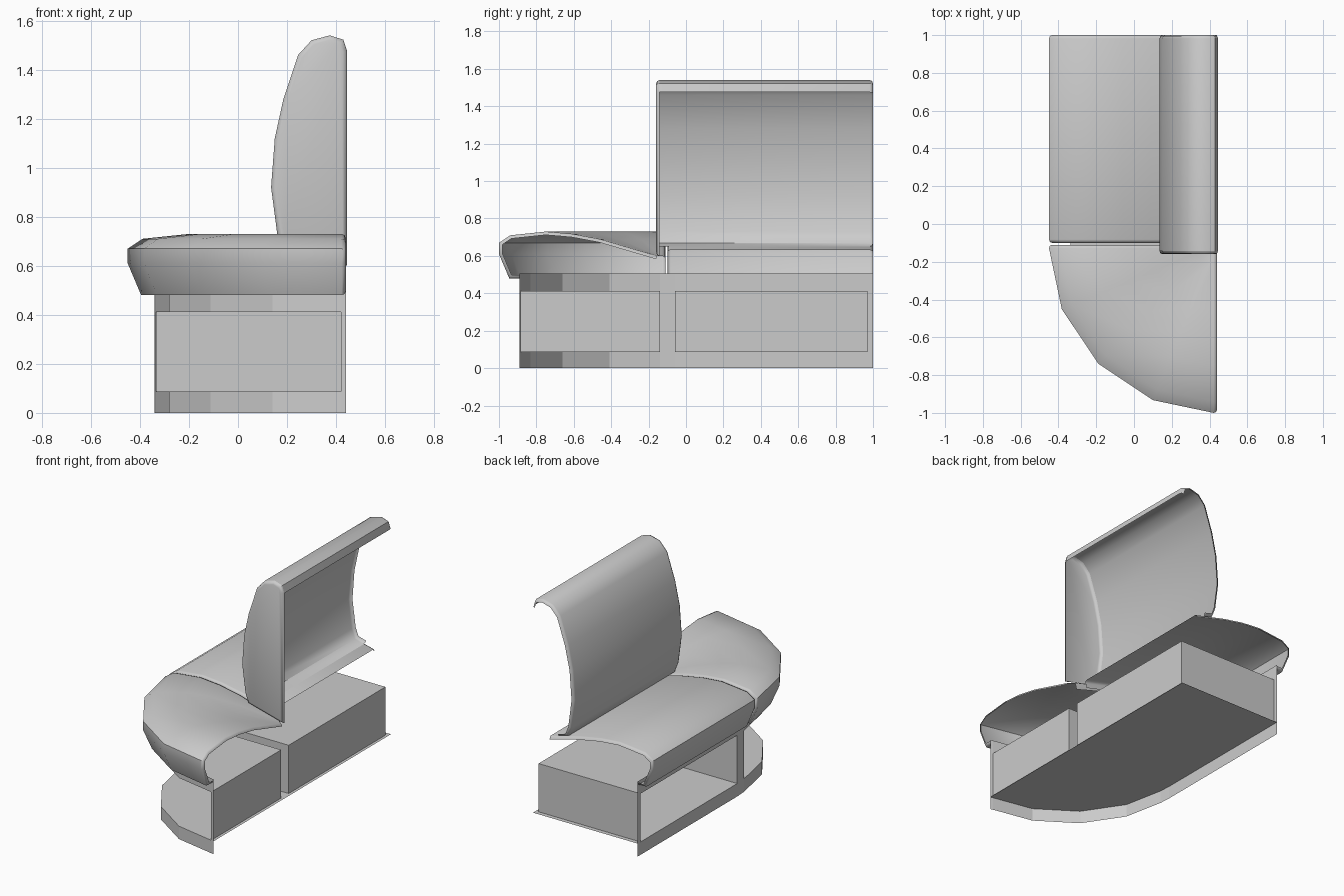
import bpy, math
from mathutils import Vector

if "Cube" in bpy.data.objects:
    bpy.data.objects.remove(bpy.data.objects["Cube"])


def make(name, verts, faces, smooth=False):
    me = bpy.data.meshes.new(name)
    me.from_pydata(verts, [], faces)
    me.update()
    ob = bpy.data.objects.new(name, me)
    bpy.context.collection.objects.link(ob)
    if smooth:
        bpy.ops.object.select_all(action='DESELECT')
        ob.select_set(True)
        bpy.context.view_layer.objects.active = ob
        bpy.ops.object.shade_smooth_by_angle(angle=math.radians(50))
    return ob


def loft(name, rows, closed=False, cap=False):
    """Skin rows of equal point counts; optionally cap the last row."""
    n = len(rows[0])
    verts = [p for r in rows for p in r]
    faces = []
    for i in range(len(rows) - 1):
        for j in range(n if closed else n - 1):
            k = (j + 1) % n
            faces.append((i*n + j, i*n + k, (i+1)*n + k, (i+1)*n + j))
    if cap:
        faces.append(tuple(range((len(rows) - 1)*n, len(rows)*n)))
    return make(name, verts, faces, True)


def inset(prof, amount, closed=False):
    """Offset a 2D profile towards its left side."""
    pts = [Vector(p) for p in prof]
    n, out = len(pts), []
    for i, p in enumerate(pts):
        a = pts[i-1] if (i > 0 or closed) else p
        b = pts[(i+1) % n] if (i < n-1 or closed) else p
        ns = [Vector((-(v.y), v.x)).normalized() for v in (p - a, b - p) if v.length > 1e-6]
        m = sum(ns, Vector((0, 0))).normalized()
        out.append(p + m * amount / max(0.5, m.dot(ns[0])))
    return out


# rolled edge: (distance in from the end, inset)
ROLL = [(0.018, 0), (0.005, 0.005), (0, 0.018)]
HOOK = ROLL + [(0.002, 0.05)]
CX, CY = 0.44, -0.11

# straight seat: profile of (distance from the back, height)
seat = [(.78, .48), (.835, .48), (.89, .61), (.89, .67), (.83, .71),
        (.64, .73), (.5, .718), (.35, .69), (.12, .632)]


def seat_row(y, ins):
    return [(CX - d, y, z) for d, z in inset(seat, ins)]


loft("straight_seat", [seat_row(-0.1 + s, i) for s, i in reversed(HOOK)]
     + [seat_row(1 - s, i) for s, i in ROLL])

# rounded end seat: the same profile swept a quarter turn in four flat steps
corner = seat[:-1] + [(.12, .622), (.045, .6)]


def corner_row(deg, shift, ins):
    t = math.radians(deg)
    c, s = math.cos(t), math.sin(t)
    return [(CX - d*c + shift*s, CY - d*s - shift*c, z) for d, z in inset(corner, ins)]


loft("rounded_end_seat", [corner_row(0, s, i) for s, i in reversed(HOOK)]
     + [corner_row(a, 0, 0) for a in (22.5, 45, 67.5)]
     + [corner_row(90, -s, i) for s, i in ROLL])

# backrest shell, open at the back and the far end (profile runs back to front)
back = [(.445, 1.475), (.43, 1.522), (.375, 1.54), (.3, 1.52), (.245, 1.46), (.185, 1.28),
        (.15, 1.12), (.135, .92), (.16, .73), (.185, .668), (.25, .65)]


def back_row(y, prof, ins, closed=False):
    return [(x, y, z) for x, z in inset(prof, ins, closed)]


loft("backrest", [back_row(-0.142, back, 0)] + [back_row(1 - s, back, i) for s, i in ROLL])

# backrest end panel with rounded rim
panel = back[:-1] + [(.445, .6)]
loft("backrest_end_panel", [back_row(-0.16 + s, panel, i, True) for s, i in ROLL],
     closed=True, cap=True)

# base front: skirt, top rail and posts around two open niches
R = 0.78
arc = [(CX - R*math.cos(math.radians(a)), CY - R*math.sin(math.radians(a)))
       for a in (22.5, 45, 67.5)]
end_y = -0.885
path = [(-.34, 1), (-.34, .97), (-.34, -.06), (-.335, -.14)] + arc + [(.42, end_y), (.44, -.89)]
Z0, Z1, Z2 = 0.087, 0.412, 0.505


def wall(name, segs, lo, hi):
    verts, faces = [], []
    for a, b in segs:
        k = len(verts)
        verts += [(*a, lo), (*b, lo), (*b, hi), (*a, hi)]
        faces.append((k, k+1, k+2, k+3))
    return make(name, verts, faces)


def plate(name, outline, z):
    return make(name, [(x, y, z) for x, y in outline], [tuple(range(len(outline)))])


segs = list(zip(path, path[1:]))
wall("base_skirt", segs, 0, Z0)
wall("base_top_rail", segs, Z1, Z2)
wall("base_posts", [segs[0], segs[2], segs[-1]], Z0, Z1)
plate("base_floor", path + [(.44, 1)], Z0)

# niche linings: side and back walls plus ceilings
wall("straight_niche_walls", [((-.34, .97), (.42, .97)), ((.42, .97), (.42, -.06)),
                              ((.42, -.06), (-.34, -.06))], Z0, Z1)
plate("straight_niche_ceiling", [(-.34, .97), (-.34, -.06), (.42, -.06), (.42, .97)], Z1)
wall("rounded_niche_walls", [(path[3], (.42, -.14)), ((.42, -.14), path[7])], Z0, Z1)
plate("rounded_niche_ceiling", path[3:8] + [(.42, -.14)], Z1)
